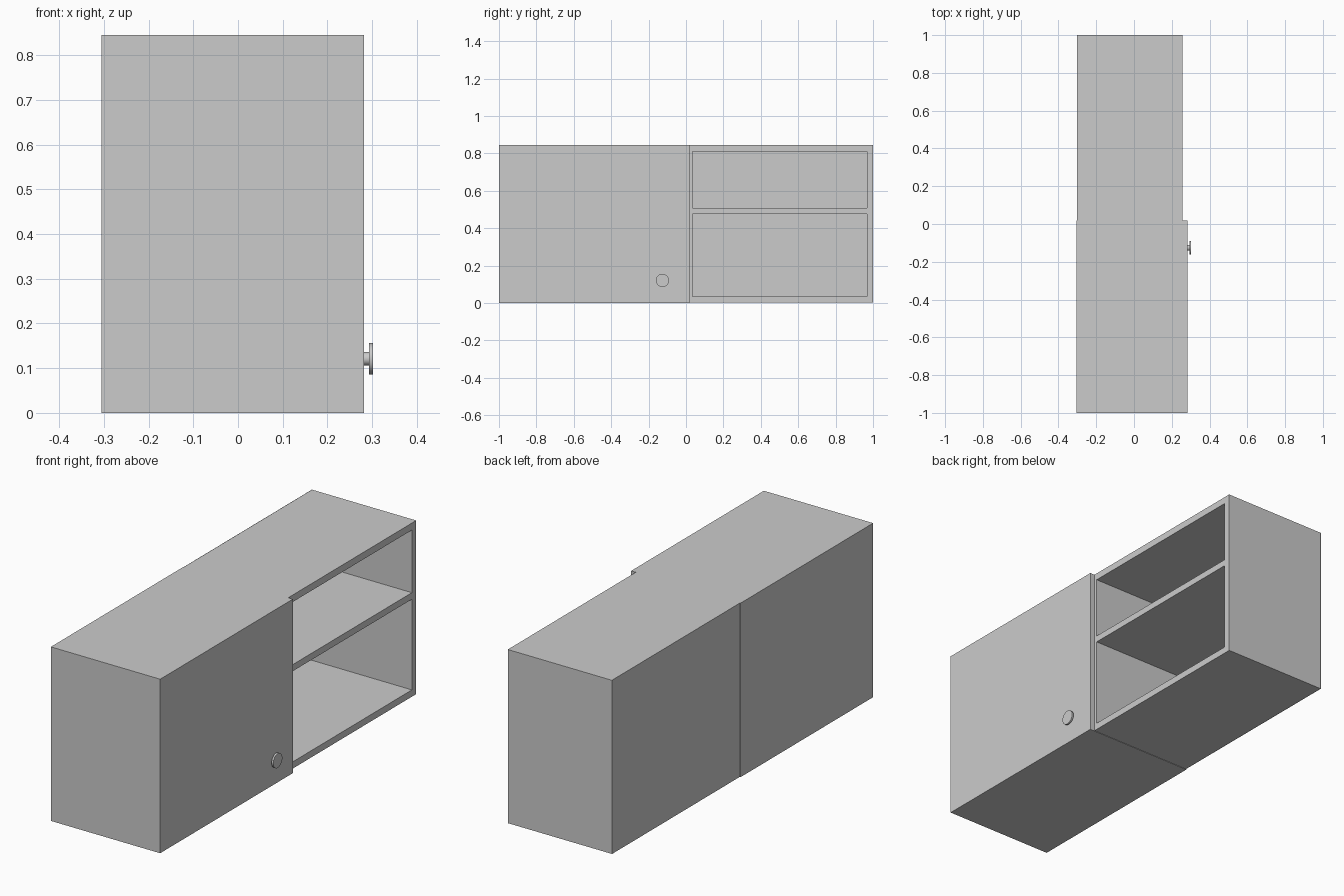
import bpy, bmesh, math

if "Cube" in bpy.data.objects:
    bpy.data.objects.remove(bpy.data.objects["Cube"])


def make_object(name, bm):
    mesh = bpy.data.meshes.new(name)
    bm.to_mesh(mesh)
    bm.free()
    obj = bpy.data.objects.new(name, mesh)
    bpy.context.collection.objects.link(obj)
    return obj


def box(name, lo, hi):
    bm = bmesh.new()
    bmesh.ops.create_cube(bm, size=1)
    for v in bm.verts:
        v.co = [lo[i] + (v.co[i] + 0.5) * (hi[i] - lo[i]) for i in range(3)]
    return make_object(name, bm)


def disc(name, radius, x0, x1, y, z):
    bpy.ops.mesh.primitive_cylinder_add(
        vertices=32, radius=radius, depth=x1 - x0,
        location=((x0 + x1) / 2, y, z), rotation=(0, math.pi / 2, 0))
    obj = bpy.context.object
    obj.name = name
    bpy.ops.object.shade_smooth_by_angle(angle=math.radians(40))


# Closed cupboard half
box("closed_cupboard", (-0.305, -1, 0), (0.282, 0.018, 0.845))

# Open shelf half: front frame with two openings, thickened towards the back
FRONT, BACK = 0.257, -0.302
ys = [0.0, 0.034, 0.967, 1.0]
zs = [0.002, 0.035, 0.475, 0.507, 0.811, 0.845]
bm = bmesh.new()
grid = [[bm.verts.new((FRONT, y, z)) for z in zs] for y in ys]
for i in range(len(ys) - 1):
    for j in range(len(zs) - 1):
        if i == 1 and j in (1, 3):
            continue
        bm.faces.new((grid[i][j], grid[i + 1][j],
                      grid[i + 1][j + 1], grid[i][j + 1]))
frame = make_object("open_shelf_frame", bm)
thick = frame.modifiers.new("depth", 'SOLIDIFY')
thick.thickness = FRONT - BACK
thick.offset = -1

# Thin back sheet, facing outwards
bm = bmesh.new()
bm.faces.new([bm.verts.new((-0.303, y, z)) for y, z in
              ((0, zs[0]), (0, zs[-1]), (1, zs[-1]), (1, zs[0]))])
make_object("shelf_back_sheet", bm)

# Round door knob
disc("knob_stem", 0.015, 0.280, 0.294, -0.126, 0.121)
disc("knob_disc", 0.035, 0.293, 0.302, -0.126, 0.121)
